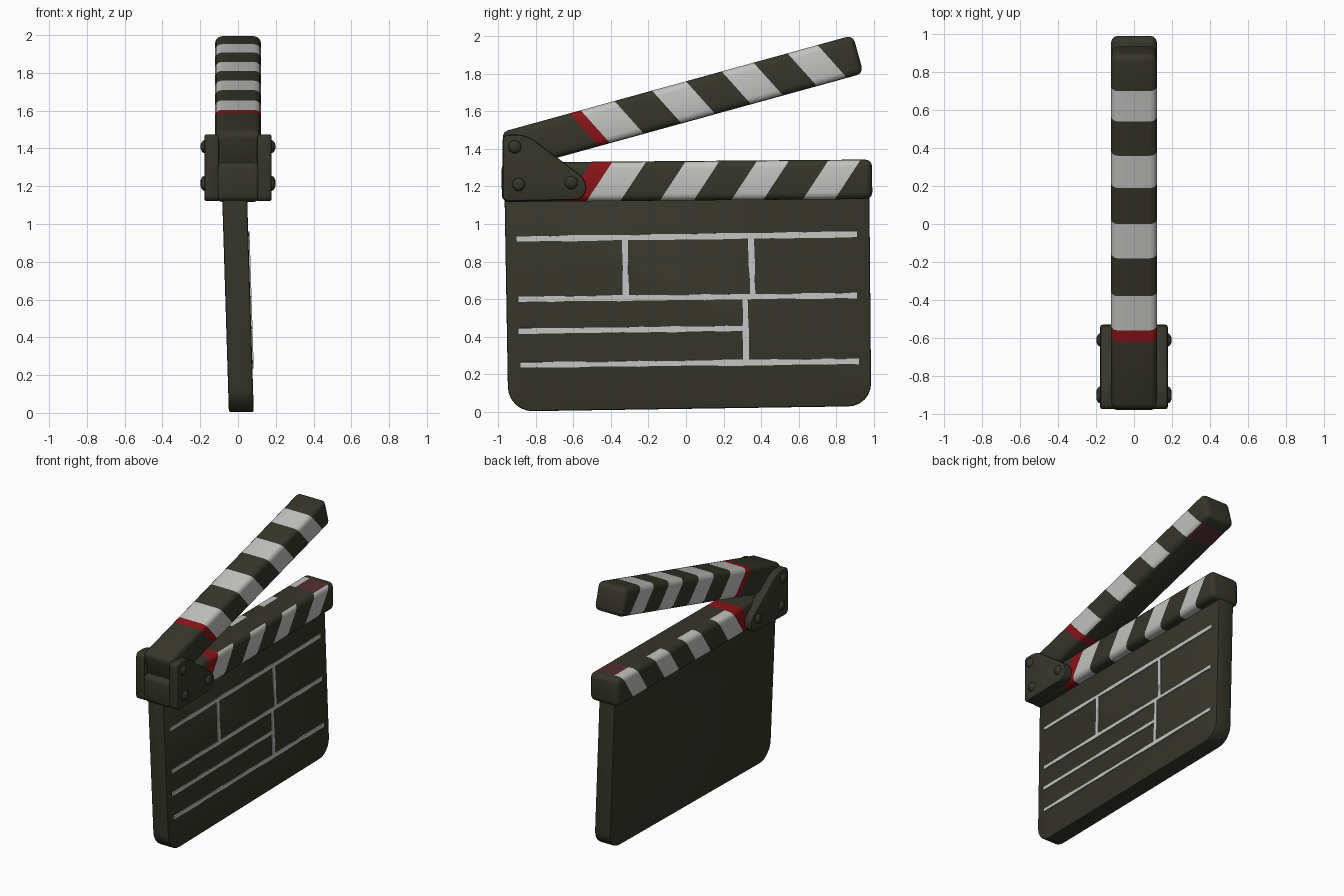
import bpy, bmesh, math, random
from mathutils import Vector, Matrix

if "Cube" in bpy.data.objects:
    bpy.data.objects.remove(bpy.data.objects["Cube"])

random.seed(4)


def material(name, rgb):
    m = bpy.data.materials.new(name)
    m.diffuse_color = (*rgb, 1)
    m.use_nodes = True
    m.node_tree.nodes["Principled BSDF"].inputs["Base Color"].default_value = m.diffuse_color
    return m


DARK = material("dark olive", (0.036, 0.036, 0.024))
RED = material("red", (0.25, 0.007, 0.009))
WHITE = material("chalk white", (0.54, 0.54, 0.53))
MAROON = material("faded maroon", (0.09, 0.028, 0.03))


def finish(name, bm, mats, angle=40):
    bmesh.ops.recalc_face_normals(bm, faces=bm.faces)
    mesh = bpy.data.meshes.new(name)
    bm.to_mesh(mesh)
    bm.free()
    for m in mats:
        mesh.materials.append(m)
    ob = bpy.data.objects.new(name, mesh)
    bpy.context.collection.objects.link(ob)
    bpy.ops.object.select_all(action='DESELECT')
    ob.select_set(True)
    bpy.context.view_layer.objects.active = ob
    bpy.ops.object.shade_smooth_by_angle(angle=math.radians(angle))
    return ob


def round_edges(bm, edges, radius, segments=3):
    bmesh.ops.bevel(bm, geom=edges, offset=radius, segments=segments,
                    profile=0.5, affect='EDGES', clamp_overlap=True)


def slab(points, x0, x1, radius):
    """Extrude a (y, z) outline from x0 to x1 and round both rims."""
    bm = bmesh.new()
    face = bm.faces.new([bm.verts.new((x0, y, z)) for y, z in points])
    new = bmesh.ops.extrude_face_region(bm, geom=[face])["geom"]
    verts = [v for v in new if isinstance(v, bmesh.types.BMVert)]
    bmesh.ops.translate(bm, verts=verts, vec=(x1 - x0, 0, 0))
    bmesh.ops.recalc_face_normals(bm, faces=bm.faces)
    rims = [e for e in bm.edges if abs(e.verts[0].co.x - e.verts[1].co.x) < 1e-5]
    round_edges(bm, rims, radius, 2)
    return bm


def rounded_outline(corners, steps=6):
    """Round each (y, z, radius) corner with a quadratic arc."""
    out = []
    n = len(corners)
    for i, (y, z, r) in enumerate(corners):
        p = Vector((y, z))
        a = p + (Vector(corners[i - 1][:2]) - p).normalized() * r
        b = p + (Vector(corners[(i + 1) % n][:2]) - p).normalized() * r
        for k in range(steps + 1):
            t = k / steps
            # weighted curve approximates a circular arc
            w0, w1, w2 = (1 - t) ** 2, 1.414 * t * (1 - t), t * t
            out.append(tuple((a * w0 + p * w1 + b * w2) / (w0 + w1 + w2)))
    return out


def lean_x(z):
    """Sideways drift of the slightly tilted board."""
    return 0.031 * (0.57 - z)


def striped_bar(name, y0, y1, bounds, lean, centre, angle, inner):
    """Rounded bar cut by slanted planes; inner is the sign of its striking face."""
    hx, hz = 0.121, 0.105
    bm = bmesh.new()
    bmesh.ops.create_cube(bm, size=1)
    for v in bm.verts:
        v.co = Vector((v.co.x * 2 * hx, (y0 + y1) / 2 + v.co.y * (y1 - y0), v.co.z * 2 * hz))
    round_edges(bm, bm.edges[:], 0.036, 3)
    cuts = [((0, b, 0), (0, 1, -lean)) for b in bounds] + [((-0.05, 0, 0), (1, 0, 0))]
    for co, no in cuts:
        bmesh.ops.bisect_plane(bm, geom=bm.verts[:] + bm.edges[:] + bm.faces[:],
                               plane_co=co, plane_no=no, dist=1e-5)
    bm.normal_update()
    for f in bm.faces:
        c = f.calc_center_median()
        band = sum(b <= c.y - lean * c.z for b in bounds)
        f.material_index = 1 if band == 1 else 2 if band and band % 2 == 0 else 0
        # striking faces are mostly plain
        if f.normal.z * inner > 0.95 and band > 1 and (inner < 0 or c.x > -0.05):
            f.material_index = 3 if band == 8 else 0
    bm.transform(Matrix.Translation(centre) @ Matrix.Rotation(angle, 4, 'X'))
    return finish(name, bm, [DARK, RED, WHITE, MAROON])


# Main board with rounded lower corners
bm = slab(rounded_outline([(-0.965, 1.16, 0.01), (-0.945, 0.003, 0.13),
                           (0.985, 0.032, 0.12), (0.975, 1.16, 0.01)]),
          -0.066, 0.066, 0.018)
for v in bm.verts:
    v.co.x += lean_x(v.co.z)
finish("board", bm, [DARK])

# Chalk lines, slightly uneven in width
LINES = [(-0.90, 0.92, 0.91, 0.945), (-0.89, 0.60, 0.91, 0.62),
         (-0.89, 0.43, 0.305, 0.445), (-0.88, 0.25, 0.92, 0.27),
         (-0.325, 0.925, -0.32, 0.61), (0.345, 0.935, 0.355, 0.62),
         (0.315, 0.61, 0.32, 0.265)]
bm = bmesh.new()
for ya, za, yb, zb in LINES:
    a, b = Vector((ya, za)), Vector((yb, zb))
    side = Vector((a.y - b.y, b.x - a.x)).normalized()
    count = max(4, int((b - a).length / 0.09))
    prev = None
    for i in range(count + 1):
        p = a.lerp(b, i / count)
        ring = []
        for s, x in ((-1, 0.064), (-1, 0.073), (1, 0.073), (1, 0.064)):
            if x == 0.064:
                w = random.uniform(0.012, 0.017)
            q = p + side * s * w
            ring.append(bm.verts.new((x + lean_x(q.y), q.x, q.y)))
        if prev:
            for k in range(4):
                bm.faces.new((prev[k], prev[k - 1], ring[k - 1], ring[k]))
        if i in (0, count):
            bm.faces.new(ring)
        prev = ring
finish("chalk_lines", bm, [WHITE], 30)

# Fixed lower bar
striped_bar("lower_bar", -0.98, 0.99,
            [-0.57, -0.46, -0.28, -0.07, 0.11, 0.31, 0.48, 0.69, 0.86],
            0.667, (0, 0, 1.23), 0.008, 1)

# Raised clapping bar
striped_bar("upper_bar", -0.99, 0.95,
            [-0.562, -0.50, -0.313, -0.106, 0.081, 0.278, 0.454, 0.641, 0.807],
            -0.5, (0, 0, 1.65), math.atan(0.2755), -1)

# Hinge plates and their rivets on both sides
PLATE = [(-0.975, 1.475, 0.03), (-0.975, 1.12, 0.03), (-0.53, 1.13, 0.06),
         (-0.53, 1.235, 0.04), (-0.845, 1.475, 0.05)]
for side, label in ((1, "right"), (-1, "left")):
    bm = slab(rounded_outline(PLATE, 4), side * 0.10, side * 0.178, 0.012)
    finish(label + "_hinge_plate", bm, [DARK])
    bm = bmesh.new()
    for y, z in ((-0.91, 1.41), (-0.89, 1.21), (-0.61, 1.22)):
        bmesh.ops.create_uvsphere(bm, u_segments=16, v_segments=8, radius=0.035,
                                  matrix=Matrix.Translation((side * 0.176, y, z))
                                  @ Matrix.Diagonal((0.65, 1, 1, 1)))
    finish(label + "_rivets", bm, [DARK])

# Block filling the hinge between the bars
bm = slab(rounded_outline([(-0.94, 1.42, 0.02), (-0.94, 1.28, 0.02),
                           (-0.68, 1.28, 0.02), (-0.72, 1.42, 0.02)], 3),
          -0.11, 0.11, 0.01)
finish("hinge_block", bm, [DARK])
